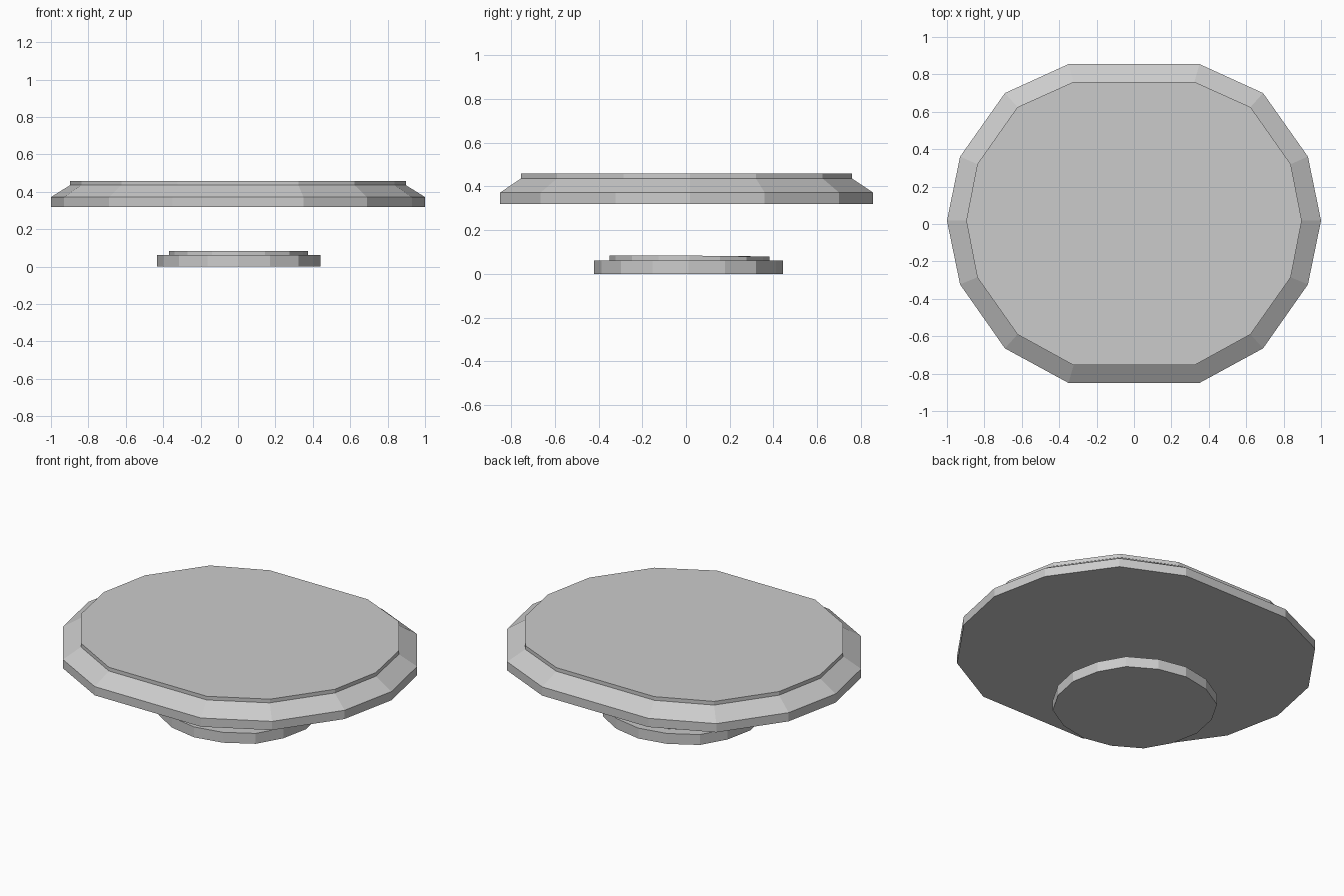
import bpy, bmesh

if "Cube" in bpy.data.objects:
    bpy.data.objects.remove(bpy.data.objects["Cube"])


def mirrored(right):
    """Close a right-hand outline (listed top to bottom) by mirroring in x."""
    left = [(-x, y) for x, y in reversed(right) if abs(x) > 1e-6]
    return right + left


def loft(name, rings):
    """Solid made from stacked (outline, z) rings; z may depend on y."""
    bm = bmesh.new()
    loops = []
    for outline, z in rings:
        height = z if callable(z) else (lambda y, z=z: z)
        loops.append([bm.verts.new((x, y, height(y))) for x, y in outline])
    n = len(loops[0])
    for low, high in zip(loops, loops[1:]):
        for i in range(n):
            j = (i + 1) % n
            bm.faces.new((low[i], low[j], high[j], high[i]))
    bm.faces.new(loops[0])
    bm.faces.new(loops[-1])
    bmesh.ops.recalc_face_normals(bm, faces=bm.faces)
    mesh = bpy.data.meshes.new(name)
    bm.to_mesh(mesh)
    bm.free()
    obj = bpy.data.objects.new(name, mesh)
    bpy.context.collection.objects.link(obj)
    return obj


# Upper slab: 14 sides, straight rim, chamfer, thin raised top
rim = mirrored([(0.35, 0.855), (0.69, 0.70), (0.93, 0.36), (1.0, 0.018),
                (0.93, -0.323), (0.69, -0.665), (0.35, -0.85)])
inner = mirrored([(0.323, 0.76), (0.623, 0.625), (0.838, 0.32), (0.897, 0.018),
                  (0.838, -0.285), (0.623, -0.59), (0.323, -0.755)])
loft("upper_slab", [(rim, 0.32), (rim, 0.372), (inner, 0.436), (inner, 0.458)])


# Base: 16 sides, wide foot with a smaller step on top
def base_outline(rx, ry, cx, cy):
    half = [(0, 1), (0.383, 0.924), (0.735, 0.715), (0.924, 0.383), (1, 0),
            (0.924, -0.383), (0.735, -0.715), (0.383, -0.924), (0, -1)]
    return [(cx + rx * x, cy + ry * y) for x, y in mirrored(half)]


foot = base_outline(0.436, 0.432, 0.004, 0.012)
step = base_outline(0.372, 0.366, 0.003, 0.015)
loft("base", [(foot, 0.0), (foot, 0.062), (step, 0.06),
              (step, lambda y: 0.084 - 0.004 * max(0, min(1, y * 4)))])
